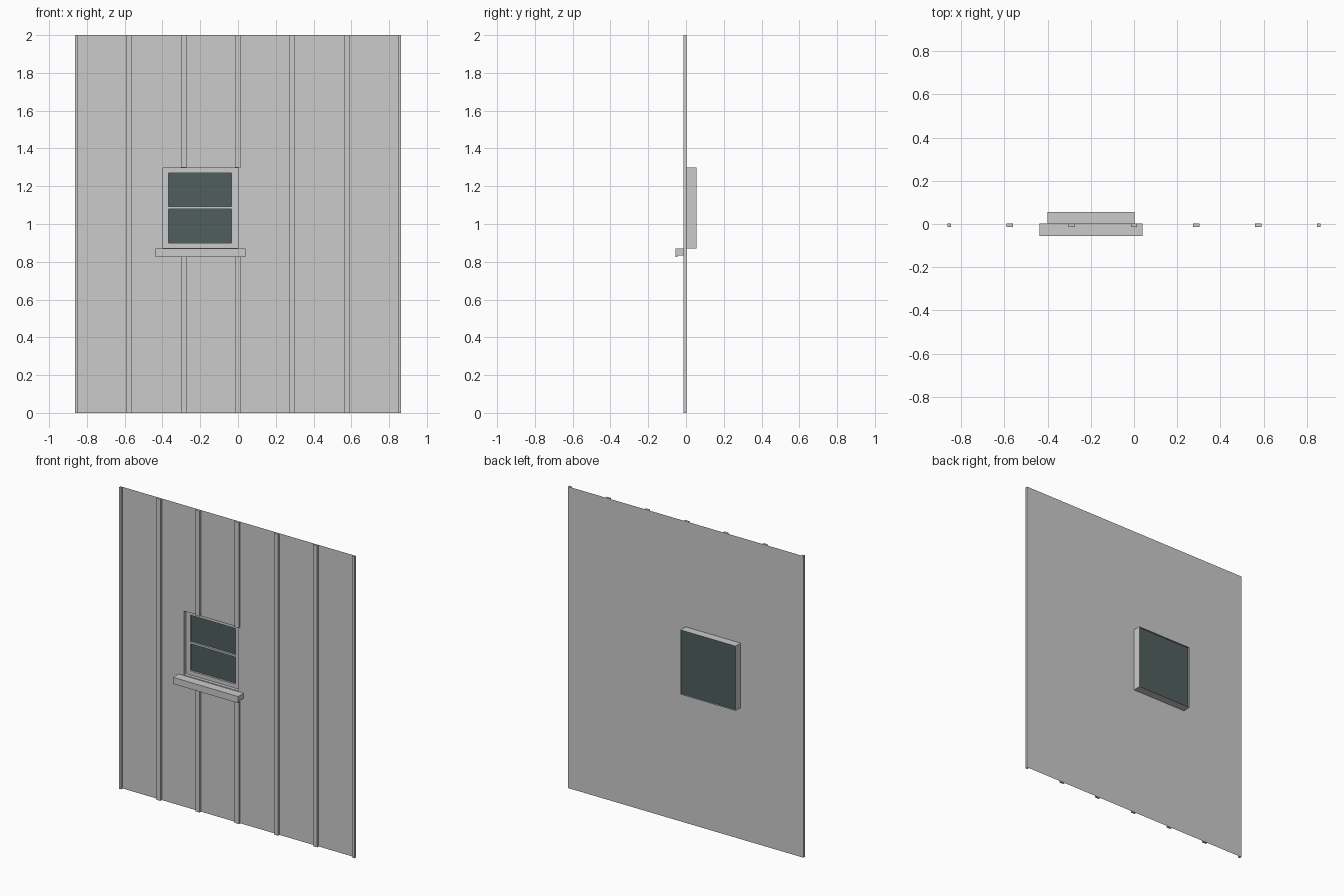
import bpy, bmesh

cube = bpy.data.objects.get("Cube")
if cube:
    bpy.data.objects.remove(cube, do_unlink=True)


def make_material(name, rgb):
    mat = bpy.data.materials.new(name)
    mat.use_nodes = True
    mat.diffuse_color = (*rgb, 1)
    mat.node_tree.nodes["Principled BSDF"].inputs["Base Color"].default_value = (*rgb, 1)
    return mat


grey = make_material("light_grey", (0.6, 0.6, 0.6))
glass = make_material("dark_glass", (0.08, 0.114, 0.112))


def finish(name, bm, mat):
    bmesh.ops.recalc_face_normals(bm, faces=bm.faces)
    mesh = bpy.data.meshes.new(name)
    bm.to_mesh(mesh)
    bm.free()
    mesh.materials.append(mat)
    obj = bpy.data.objects.new(name, mesh)
    bpy.context.collection.objects.link(obj)
    return obj


def box(name, x, y, z, mat=grey):
    """Axis-aligned box from (low, high) ranges."""
    bm = bmesh.new()
    bmesh.ops.create_cube(bm, size=1)
    for v in bm.verts:
        v.co = [r[0] if c < 0 else r[1] for c, r in zip(v.co, (x, y, z))]
    return finish(name, bm, mat)


def rect(bm, x, y, z):
    return [bm.verts.new((a, y, b)) for a, b in
            ((x[0], z[0]), (x[1], z[0]), (x[1], z[1]), (x[0], z[1]))]


HALF, TOP, WALL_Y, BACK = 0.863, 2.0, 0.002, 0.055
WIN_X, WIN_Z = (-0.401, 0.002), (0.871, 1.30)
PANE_X, PANE_Z = (-0.367, -0.035), (0.90, 1.27)
SILL_Z = 0.834

# Flat wall sheet with the window opening
bm = bmesh.new()
outer = rect(bm, (-HALF, HALF), WALL_Y, (0, TOP))
inner = rect(bm, WIN_X, WALL_Y, WIN_Z)
for i in range(4):
    j = (i + 1) % 4
    bm.faces.new((outer[i], outer[j], inner[j], inner[i]))
finish("wall_panel", bm, grey)

# Vertical battens, split around the window
for i in range(-3, 4):
    cx = i * HALF / 3
    x = (max(cx - 0.015, -HALF), min(cx + 0.015, HALF))
    y = (-0.013, WALL_Y)
    if i in (-1, 0):
        box("batten_lower", x, y, (0, SILL_Z))
        box("batten_upper", x, y, (WIN_Z[1], TOP))
    else:
        box("batten", x, y, (0, TOP))

# Thin casing lining the opening and projecting behind the wall
T = 0.003
casing_y = (WALL_Y, BACK)
for a, b in ((WIN_X[0], WIN_X[0] + T), (WIN_X[1] - T, WIN_X[1])):
    box("casing_side", (a, b), casing_y, WIN_Z)
for a, b in ((WIN_Z[0], WIN_Z[0] + T), (WIN_Z[1] - T, WIN_Z[1])):
    box("casing_end", (WIN_X[0] + T, WIN_X[1] - T), casing_y, (a, b))

# Recessed sash: stiles, rails and a meeting bar
sash_y = (0.024, 0.037)
IN_X, IN_Z = (WIN_X[0] + T, WIN_X[1] - T), (WIN_Z[0] + T, WIN_Z[1] - T)
for x in ((IN_X[0], PANE_X[0]), (PANE_X[1], IN_X[1])):
    box("sash_stile", x, sash_y, IN_Z)
for z in ((IN_Z[0], PANE_Z[0]), (1.08, 1.092), (PANE_Z[1], IN_Z[1])):
    box("sash_rail", PANE_X, sash_y, z)
box("window_glass", IN_X, (0.037, 0.046), IN_Z, glass)

# Sill with a drip lip, extruded from its side profile
bm = bmesh.new()
profile = [(WALL_Y, SILL_Z), (WALL_Y, 0.869), (-0.055, 0.869),
           (-0.055, 0.825), (-0.045, 0.825), (-0.045, SILL_Z)]
face = bm.faces.new([bm.verts.new((-0.438, y, z)) for y, z in profile])
ext = bmesh.ops.extrude_face_region(bm, geom=[face])
bmesh.ops.translate(bm, vec=(0.477, 0, 0),
                    verts=[g for g in ext["geom"] if isinstance(g, bmesh.types.BMVert)])
finish("window_sill", bm, grey)
